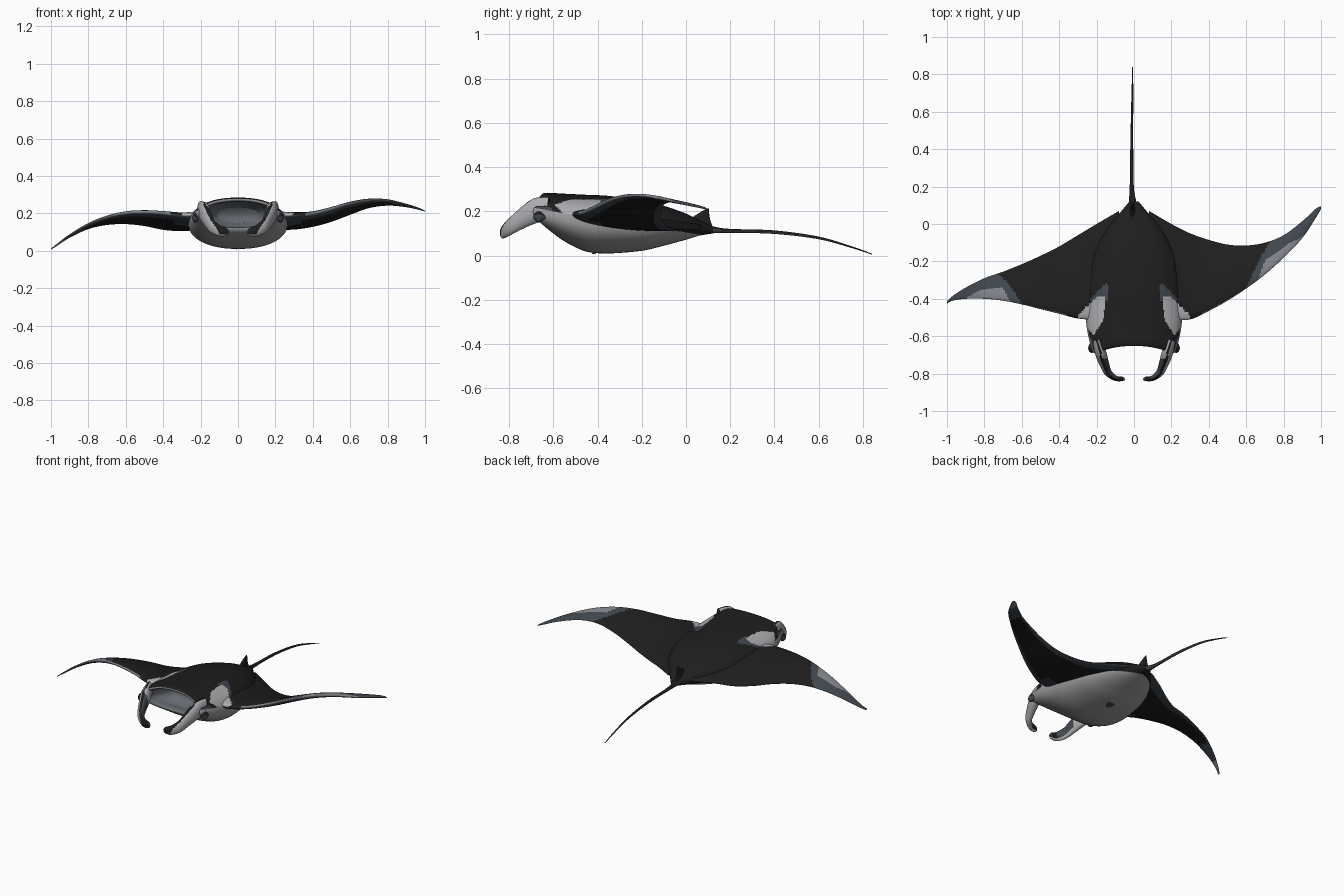
import bpy, bmesh, math
from mathutils import Vector

cube = bpy.data.objects.get("Cube")
if cube:
    bpy.data.objects.remove(cube, do_unlink=True)

# Palette
COLOURS = {
    "black_skin": (0.013, 0.013, 0.013),
    "slate_skin": (0.05, 0.062, 0.075),
    "grey_edge": (0.22, 0.23, 0.25),
    "pale_belly": (0.32, 0.32, 0.33),
    "pale_patch": (0.42, 0.42, 0.44),
    "mouth_grey": (0.13, 0.14, 0.16),
}
NAMES = list(COLOURS)
BLACK, SLATE, EDGE, BELLY, PATCH, MOUTH = range(len(NAMES))
MATERIALS = []
for label, rgb in COLOURS.items():
    mat = bpy.data.materials.new(label)
    mat.use_nodes = True
    mat.diffuse_color = (*rgb, 1)
    shader = mat.node_tree.nodes["Principled BSDF"]
    shader.inputs["Base Color"].default_value = (*rgb, 1)
    shader.inputs["Roughness"].default_value = 0.7
    MATERIALS.append(mat)


def resample(rows, steps):
    """Smooth spline through rows of numbers; yields (row position, values)."""
    result = []
    last = len(rows) - 1
    for k in range(last * steps + 1):
        i = min(k // steps, last - 1)
        t = k / steps - i
        a, b, c, d = (rows[max(0, min(last, i + o))] for o in (-1, 0, 1, 2))
        values = [q + 0.5 * t * (r - p + t * (2 * p - 5 * q + 4 * r - s
                  + t * (3 * (q - r) + s - p)))
                  for p, q, r, s in zip(a, b, c, d)]
        result.append((k / steps, values))
    return result


def loft(name, stations, rule):
    """Skin closed rings; rule(centre, normal, u, v) picks the colour."""
    bm = bmesh.new()
    rings = [[bm.verts.new(p) for p in ring] for _, ring in stations]
    count = len(rings[0])
    places = []
    for k in range(len(rings) - 1):
        for j in range(count):
            n = (j + 1) % count
            bm.faces.new((rings[k][j], rings[k][n], rings[k + 1][n], rings[k + 1][j]))
            places.append((stations[k][0], (j + 0.5) / count))
    for end in (0, -1):
        bm.faces.new(rings[end])
        places.append((stations[end][0], 0.0))
    bmesh.ops.recalc_face_normals(bm, faces=bm.faces[:])
    for face, (u, v) in zip(bm.faces, places):
        face.material_index = rule(face.calc_center_median(), face.normal, u, v)
    mesh = bpy.data.meshes.new(name)
    bm.to_mesh(mesh)
    bm.free()
    for mat in MATERIALS:
        mesh.materials.append(mat)
    obj = bpy.data.objects.new(name, mesh)
    bpy.context.collection.objects.link(obj)
    mesh.shade_smooth()
    return obj


def sweep(name, path, rule, steps=10, count=28):
    """Oval tube along rows of x, y, z, half height, half thickness."""
    samples = resample(path, steps)
    centres = [Vector(row[:3]) for _, row in samples]
    stations = []
    for k, (u, row) in enumerate(samples):
        along = centres[min(k + 1, len(centres) - 1)] - centres[max(k - 1, 0)]
        side = along.cross(Vector((0, 0, 1))).normalized()
        ring = []
        for j in range(count):
            a = math.tau * j / count
            ring.append(centres[k] + side * row[4] * math.cos(a)
                        + Vector((0, 0, row[3] * math.sin(a))))
        stations.append((u, ring))
    return loft(name, stations, rule)


def shoulder_colour(c):
    """Pale diamond on each shoulder, with a slate point behind it."""
    x, y = abs(c.x), c.y
    inner = 0.158 + 0.6 * max(0, -0.5 - y)
    outer = min(-0.19 - y, 0.3 + 0.9 * (y + 0.5))
    if inner < x < outer:
        return PATCH if y < -0.39 else SLATE
    if y > -0.41 and 0.14 < x < -0.165 - y:
        return SLATE
    return BLACK


# Body with an open mouth: y, half width, top z, bottom z
BODY = [
    (-0.50, 0.11, 0.23, 0.15),
    (-0.57, 0.17, 0.255, 0.125),
    (-0.635, 0.19, 0.262, 0.125),
    (-0.652, 0.205, 0.272, 0.115),
    (-0.635, 0.225, 0.284, 0.095),
    (-0.55, 0.25, 0.28, 0.052),
    (-0.45, 0.262, 0.275, 0.018),
    (-0.35, 0.262, 0.27, 0.01),
    (-0.2, 0.235, 0.25, 0.022),
    (-0.1, 0.195, 0.225, 0.045),
    (0.0, 0.13, 0.19, 0.072),
    (0.06, 0.075, 0.16, 0.09),
    (0.12, 0.025, 0.132, 0.1),
]


def body_colour(c, n, u, v):
    if u < 2.6:
        return MOUTH
    if u < 3.4:
        return EDGE
    if math.hypot(c.x, c.y + 0.22) < 0.025 and n.z < 0:
        return SLATE
    if c.z < 0.185 - 0.16 * (c.y + 0.5):
        return BELLY
    if c.y < -0.61 and c.z < 0.22:
        return SLATE
    return shoulder_colour(c)


stations = []
for u, (y, w, top, low) in resample(BODY, 12):
    front = max(0, min(1, (-0.45 - y) / 0.2))
    ring = []
    for j in range(160):
        a = math.tau * j / 160
        ca, sa = math.cos(a), math.sin(a)
        x = w * math.copysign(abs(ca) ** 0.9, ca)
        z = (top + low) / 2 + (top - low) / 2 * math.copysign(abs(sa) ** 0.95, sa)
        shift = front * (0.045 * max(0, -sa) - 0.04 * ca * ca)
        ring.append((x, y + shift, z))
    stations.append((u, ring))
loft("body", stations, body_colour)

# Wings: x, leading y, trailing y, leading z, trailing z, thickness
LEFT_WING = [
    (0.08, -0.49, 0.07, 0.18, 0.13, 0.09),
    (0.2, -0.51, 0.0, 0.185, 0.125, 0.085),
    (0.3, -0.51, -0.05, 0.19, 0.12, 0.065),
    (0.4, -0.465, -0.085, 0.2, 0.132, 0.05),
    (0.5, -0.41, -0.11, 0.225, 0.158, 0.045),
    (0.6, -0.345, -0.115, 0.255, 0.195, 0.038),
    (0.7, -0.27, -0.1, 0.272, 0.23, 0.03),
    (0.8, -0.18, -0.06, 0.27, 0.243, 0.022),
    (0.9, -0.075, 0.015, 0.247, 0.235, 0.015),
    (0.97, 0.03, 0.08, 0.225, 0.22, 0.01),
    (1.0, 0.08, 0.095, 0.212, 0.211, 0.004),
]
RIGHT_WING = LEFT_WING[:2] + [
    (0.3, -0.505, -0.06, 0.19, 0.11, 0.065),
    (0.4, -0.48, -0.12, 0.203, 0.115, 0.05),
    (0.5, -0.455, -0.17, 0.208, 0.135, 0.045),
    (0.6, -0.43, -0.215, 0.203, 0.145, 0.038),
    (0.7, -0.41, -0.255, 0.182, 0.14, 0.03),
    (0.8, -0.4, -0.29, 0.143, 0.118, 0.022),
    (0.9, -0.4, -0.34, 0.084, 0.072, 0.015),
    (0.97, -0.41, -0.385, 0.032, 0.027, 0.01),
    (1.0, -0.425, -0.412, 0.01, 0.007, 0.004),
]


def wing_colour(c, n, u, v):
    x = abs(c.x)
    chord = (1 - math.cos(math.tau * v)) / 2
    if chord < 0.02 and x > 0.36:
        return EDGE
    if v < 0.5:
        if 0.66 + 0.1 * chord < x < 0.92 - 0.2 * chord and chord < 0.45:
            return EDGE
        if x > 0.6 + 0.13 * chord:
            return SLATE
        return shoulder_colour(c)
    if x > 0.93:
        return EDGE
    if chord < 0.13 or chord > 0.88 or x > 0.82 or (x < 0.34 and chord < 0.3):
        return SLATE
    return BLACK


for name, rows, sign in (("left_wing", LEFT_WING, 1), ("right_wing", RIGHT_WING, -1)):
    stations = []
    for u, (x, y0, y1, z0, z1, thick) in resample(rows, 10):
        ring = []
        for j in range(72):
            a = math.tau * j / 72
            chord = (1 - math.cos(a)) / 2
            z = z0 + (z1 - z0) * chord + thick * math.sin(a) * (0.62 - 0.3 * chord)
            ring.append((sign * x, y0 + (y1 - y0) * chord, z))
        stations.append((u, ring))
    loft(name, stations, wing_colour)


# Curled head fins and eyes, mirrored
def head_fin_colour(c, n, u, v):
    out = n.x if c.x > 0 else -n.x
    if out > 0.35 or n.z < -0.4 or (out < -0.3 and c.y > -0.72):
        return PATCH
    return SLATE if out < -0.5 else BLACK


for name, s in (("left", 1), ("right", -1)):
    sweep(name + "_head_fin", [
        (s * 0.2, -0.62, 0.215, 0.05, 0.02),
        (s * 0.178, -0.69, 0.2, 0.058, 0.03),
        (s * 0.16, -0.745, 0.168, 0.05, 0.026),
        (s * 0.138, -0.795, 0.132, 0.04, 0.02),
        (s * 0.098, -0.825, 0.108, 0.03, 0.014),
        (s * 0.06, -0.828, 0.1, 0.02, 0.011),
        (s * 0.05, -0.826, 0.1, 0.006, 0.004),
    ], head_fin_colour)
    sweep(name + "_eye", [
        (s * 0.225, -0.69, 0.175, 0.003, 0.003),
        (s * 0.226, -0.68, 0.175, 0.018, 0.013),
        (s * 0.228, -0.66, 0.175, 0.024, 0.017),
        (s * 0.23, -0.63, 0.175, 0.003, 0.003),
    ], lambda c, n, u, v: SLATE if n.z < 0.3 else BLACK)

# Whip tail
sweep("tail", [
    (-0.003, 0.05, 0.125, 0.03, 0.03),
    (-0.008, 0.12, 0.117, 0.016, 0.02),
    (-0.012, 0.2, 0.112, 0.009, 0.011),
    (-0.012, 0.4, 0.106, 0.008, 0.008),
    (-0.01, 0.6, 0.08, 0.006, 0.006),
    (-0.008, 0.75, 0.038, 0.004, 0.004),
    (-0.008, 0.84, 0.007, 0.002, 0.002),
], lambda c, n, u, v: SLATE if n.z < -0.3 or c.y < 0.16 and n.z < 0.4 else BLACK)

# Small swept-back dorsal fin: centre y, z, half length, half thickness
stations = []
for u, (y, z, length, thick) in resample([
        (0.05, 0.12, 0.075, 0.022), (0.06, 0.16, 0.05, 0.012),
        (0.08, 0.19, 0.025, 0.008), (0.098, 0.212, 0.006, 0.003)], 6):
    angles = [math.tau * j / 24 for j in range(24)]
    stations.append((u, [(-0.008 + thick * math.cos(a), y + length * math.sin(a), z)
                         for a in angles]))
loft("dorsal_fin", stations, lambda c, n, u, v: SLATE if c.y < 0.04 else BLACK)
